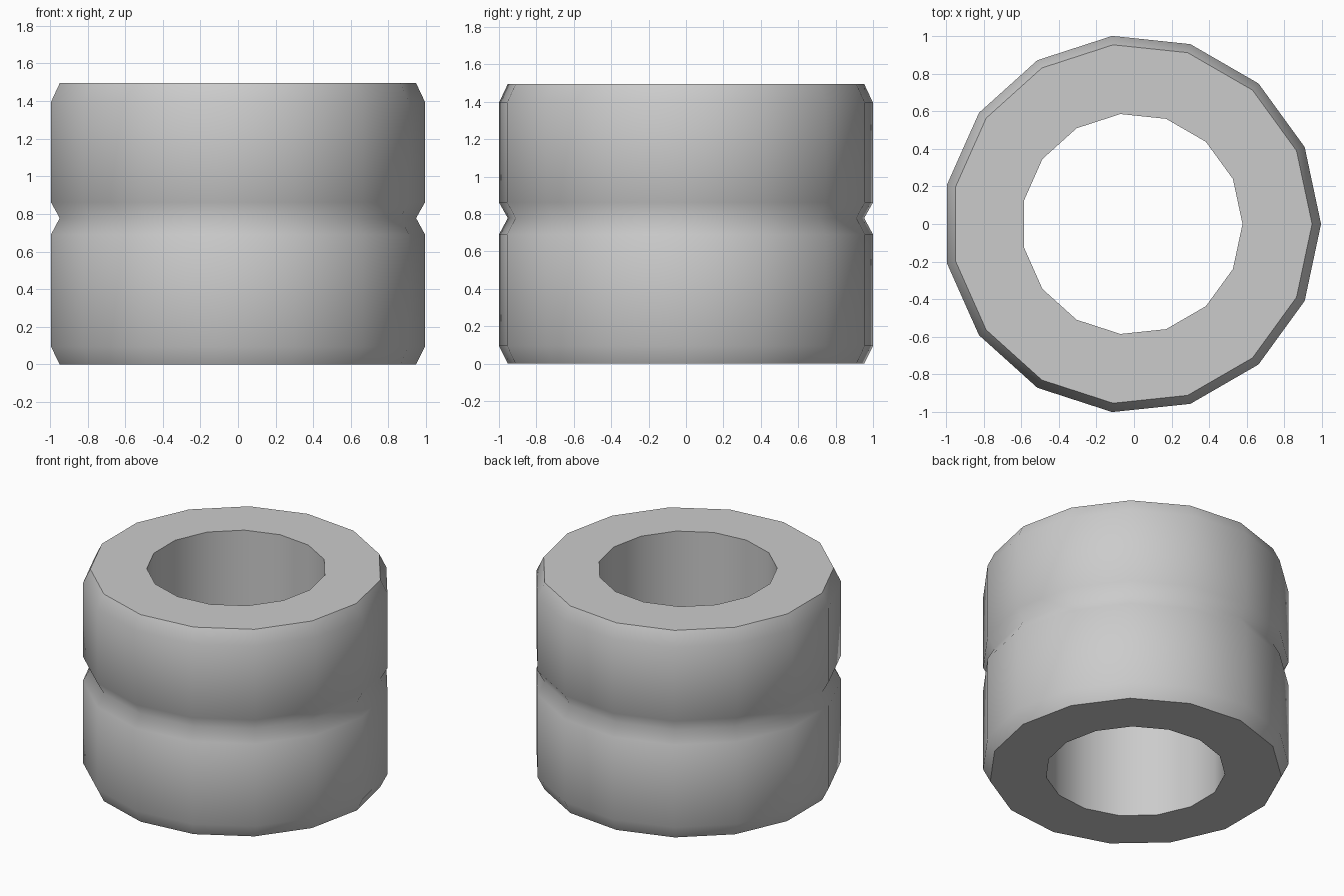
import bpy, bmesh
from math import cos, sin, radians, tau

if "Cube" in bpy.data.objects:
    bpy.data.objects.remove(bpy.data.objects["Cube"])

SIDES = 15
SHIFT = -0.011  # centres the odd-sided ring on x = 0

# Closed cross-section (radius, z): chamfered outside with V groove, straight bore
OUT, IN, BORE = 1.0055, 0.958, 0.588
profile = [(IN, 0), (OUT, 0.095), (OUT, 0.69), (IN, 0.778), (OUT, 0.862),
           (OUT, 1.395), (IN, 1.495), (BORE, 1.495), (BORE, 0)]

# Grooved ring: sweep the cross-section around z
bm = bmesh.new()
rings = [[bm.verts.new((r * cos(tau * i / SIDES) + SHIFT, r * sin(tau * i / SIDES), z))
          for r, z in profile] for i in range(SIDES)]
n = len(profile)
for i in range(SIDES):
    a, b = rings[i], rings[(i + 1) % SIDES]
    for j in range(n):
        k = (j + 1) % n
        bm.faces.new((a[j], b[j], b[k], a[k]))
bmesh.ops.recalc_face_normals(bm, faces=bm.faces[:])

mesh = bpy.data.meshes.new("grooved_ring")
bm.to_mesh(mesh)
bm.free()
ring = bpy.data.objects.new("grooved_ring", mesh)
bpy.context.collection.objects.link(ring)

# Smooth sides and groove, crisp rims
bpy.context.view_layer.objects.active = ring
ring.select_set(True)
bpy.ops.object.shade_smooth_by_angle(angle=radians(58))
